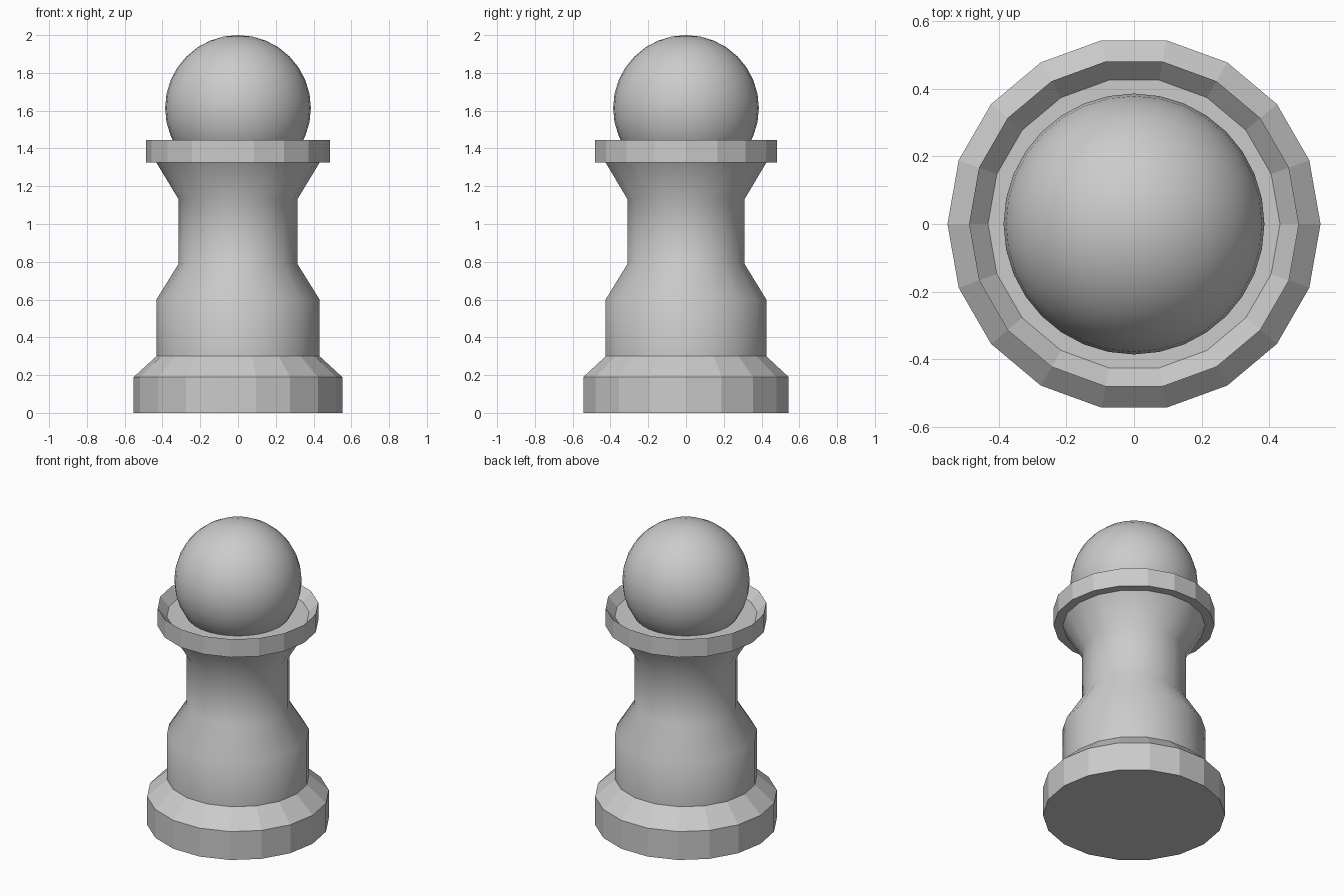
import bpy, bmesh
from math import cos, sin, tau

if "Cube" in bpy.data.objects:
    bpy.data.objects.remove(bpy.data.objects["Cube"])

SIDES = 18


def lathe(name, profile, smooth=False, cap_start=False, cap_end=False):
    """Revolve (radius, z) points around the z axis, listed so faces point outward."""
    bm = bmesh.new()
    rings = [[bm.verts.new((r * cos(tau * i / SIDES), r * sin(tau * i / SIDES), z))
              for i in range(SIDES)] for r, z in profile]
    for a, b in zip(rings, rings[1:]):
        for i in range(SIDES):
            j = (i + 1) % SIDES
            bm.faces.new((a[i], a[j], b[j], b[i])).smooth = smooth
    if cap_start:
        bm.faces.new(rings[0][::-1])
    if cap_end:
        bm.faces.new(rings[-1])
    mesh = bpy.data.meshes.new(name)
    bm.to_mesh(mesh)
    bm.free()
    obj = bpy.data.objects.new(name, mesh)
    bpy.context.collection.objects.link(obj)
    return obj


# Faceted foot with a chamfered top
lathe("base", [(0.552, 0), (0.552, 0.19), (0.432, 0.30)], cap_start=True)

# Smooth waisted stem
lathe("body", [(0.432, 0.30), (0.432, 0.60), (0.314, 0.79),
               (0.314, 1.13), (0.432, 1.325)], smooth=True)

# Faceted collar with a shallow dish on top
lathe("collar", [(0.432, 1.325), (0.488, 1.325), (0.488, 1.445),
                 (0.432, 1.385)], cap_end=True)

# Smooth ball resting in the dish
bpy.ops.mesh.primitive_uv_sphere_add(segments=32, ring_count=16, radius=0.386,
                                     location=(0, 0, 1.614))
head = bpy.context.object
head.name = "head_ball"
bpy.ops.object.shade_smooth()
